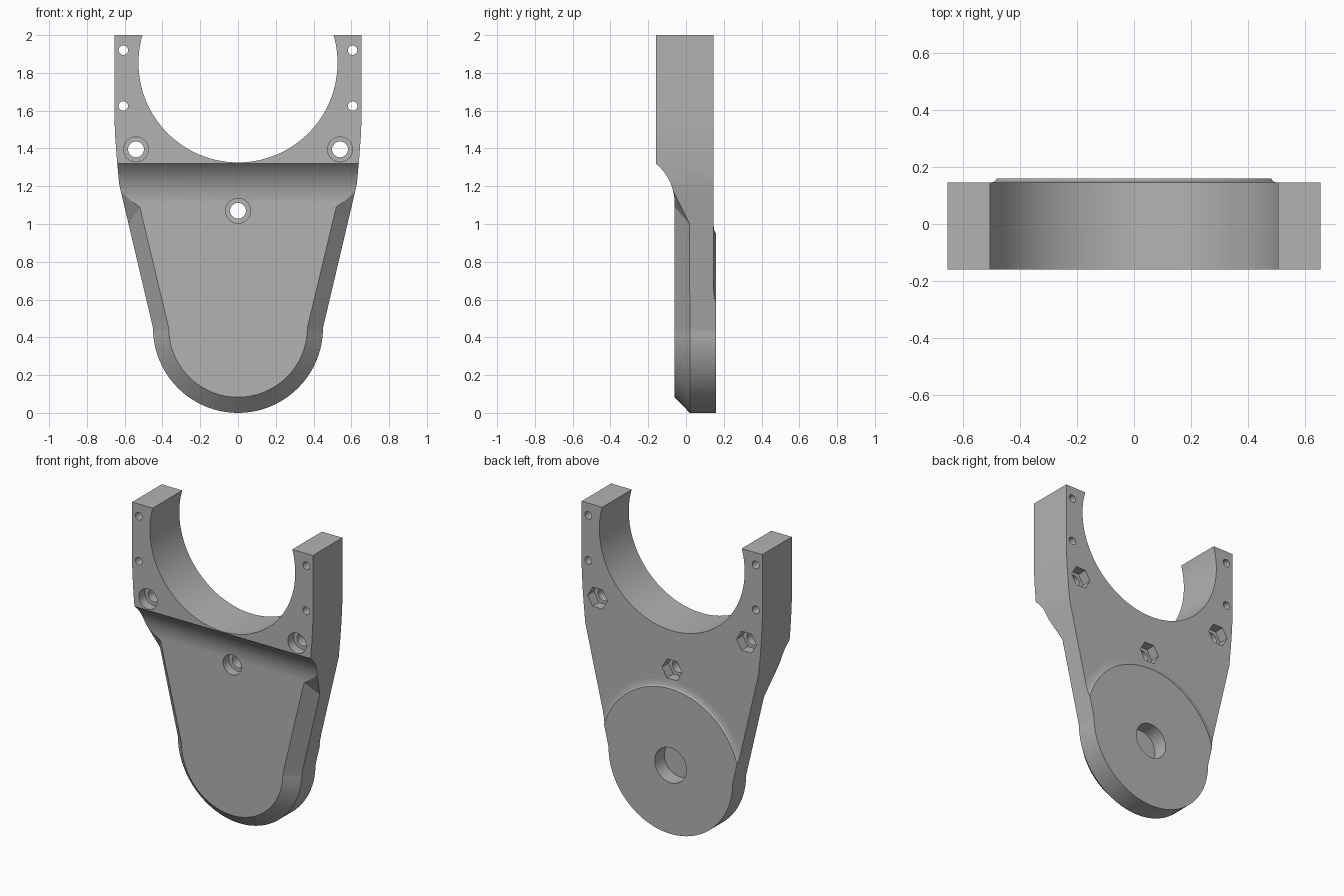
import bpy, bmesh, math
from mathutils import Vector

if "Cube" in bpy.data.objects:
    bpy.data.objects.remove(bpy.data.objects["Cube"], do_unlink=True)

BACK, FRONT, STEP = 0.16, -0.16, -0.06   # depth of the main faces
FOOT = 0.45                              # height and radius of the round foot
BOSS_BASE = 0.145

grey = bpy.data.materials.new("satin_grey")
grey.use_nodes = True
grey.diffuse_color = (0.45, 0.45, 0.45, 1)
grey.node_tree.nodes["Principled BSDF"].inputs["Base Color"].default_value = (0.45, 0.45, 0.45, 1)


def finish(bm, name):
    bmesh.ops.recalc_face_normals(bm, faces=bm.faces)
    mesh = bpy.data.meshes.new(name)
    bm.to_mesh(mesh)
    bm.free()
    mesh.materials.append(grey)
    obj = bpy.data.objects.new(name, mesh)
    bpy.context.collection.objects.link(obj)
    return obj


def loft(name, sections, closed=False):
    """Skin a row of equal point loops; cap the ends or join them in a ring."""
    bm = bmesh.new()
    rows = [[bm.verts.new(p) for p in s] for s in sections]
    n = len(rows[0])
    pairs = list(zip(rows, rows[1:])) + ([(rows[-1], rows[0])] if closed else [])
    for a, b in pairs:
        for i in range(n):
            j = (i + 1) % n
            bm.faces.new((a[i], a[j], b[j], b[i]))
    if not closed:
        bm.faces.new(rows[0])
        bm.faces.new(rows[-1])
    return finish(bm, name)


def circle(x, z, r, n):
    return [(x + r * math.cos(math.tau * i / n), z + r * math.sin(math.tau * i / n)) for i in range(n)]


def prism(name, points, y0, y1):
    return loft(name, [[(x, y, z) for x, z in points] for y in (y0, y1)])


def cut(body, cutter):
    mod = body.modifiers.new("cut", 'BOOLEAN')
    mod.operation, mod.solver, mod.object = 'DIFFERENCE', 'EXACT', cutter
    bpy.context.view_layer.objects.active = body
    bpy.ops.object.modifier_apply(modifier=mod.name)
    bpy.data.objects.remove(cutter, do_unlink=True)


# Plate outline: straight ears, gently bent flanks, round foot
flank = [(0.655, 2), (0.655, 1.57), (0.65, 1.46), (0.641, 1.34), (0.629, 1.21)]
arc = [(FOOT * math.cos(math.pi * i / 48), FOOT - FOOT * math.sin(math.pi * i / 48)) for i in range(49)]
outline = flank + arc + [(-x, z) for x, z in reversed(flank)]
body = prism("bracket_body", outline, FRONT, BACK)

# Cradle opening at the top
cut(body, prism("cradle_cutter", circle(0, 1.853, 0.527, 128), -1, 1))

# Front step with a concave fillet under the ears
rise, depth = 0.21, STEP - FRONT
radius = (rise ** 2 + depth ** 2) / (2 * depth)
sweep = math.asin(rise / radius)
fillet = [(STEP - radius * (1 - math.cos(sweep * i / 12)), 1.11 + radius * math.sin(sweep * i / 12))
          for i in range(13)]
step = [(-0.5, -0.5), (STEP, -0.5)] + fillet + [(-0.5, fillet[-1][1])]
cut(body, loft("step_cutter", [[(x, y, z) for y, z in step] for x in (-1, 1)]))


# Chamfer round the lower front edge, running out into the fillet
def chamfer_section(inner, outer, slope):
    a = Vector(inner) - slope * 0.15
    b = Vector(outer) + slope
    return [a, b, (b.x, -0.5, b.z), (a.x, -0.5, a.z)]


def mirrored(section):
    return [(-p[0], p[1], p[2]) for p in section]


corner_in, corner_out = Vector((0.52, STEP, 1.09)), Vector((0.58, 0.02, 1.0))
run_out = Vector((0.635, -0.125, 1.28))
slope = corner_out - corner_in
ends = [chamfer_section(run_out, run_out, slope),
        chamfer_section(corner_in, corner_out, slope)]
round_part = []
for i in range(49):
    t = math.pi * i / 48
    d = Vector((math.cos(t), 0, -math.sin(t)))
    hub = Vector((0, 0, FOOT))
    p = hub + d * 0.367 + Vector((0, STEP, 0))
    q = hub + d * FOOT + Vector((0, 0.02, 0))
    round_part.append(chamfer_section(p, q, q - p))
cut(body, loft("chamfer_cutter", ends + round_part + [mirrored(s) for s in reversed(ends)]))

# Low round boss on the back with a soft foot
boss = [(0.497, 0.18), (0.5, BACK), (0.508, 0.153), (0.524, 0.148), (0.55, BOSS_BASE), (2, BOSS_BASE), (2, 0.18)]
rings = []
for i in range(128):
    t = math.tau * (i + 0.5) / 128
    rings.append([(r * math.cos(t), y, FOOT + r * math.sin(t)) for r, y in boss])
cut(body, loft("boss_cutter", rings, closed=True))

# Blind pivot hole in the boss
cut(body, prism("pivot_cutter", circle(0, FOOT, 0.115, 48), 0.06, 0.3))

# Bolt holes: round counterbore in front, hexagonal nut pocket behind
for x, z, seat in ((-0.54, 1.395, -0.1), (0.54, 1.395, -0.1), (0, 1.07, 0.0)):
    cut(body, prism("bolt_cutter", circle(x, z, 0.042, 32), -0.5, 0.5))
    cut(body, prism("counterbore_cutter", circle(x, z, 0.066, 32), -0.5, seat))
    cut(body, prism("nut_cutter", circle(x, z, 0.072, 6), 0.08, 0.5))

# Small pin holes through the ears
for x in (-0.607, 0.607):
    for z in (1.625, 1.92):
        cut(body, prism("pin_cutter", circle(x, z, 0.025, 24), -0.5, 0.5))

# Smooth curved walls, crisp edges
bpy.ops.object.select_all(action='DESELECT')
body.select_set(True)
bpy.context.view_layer.objects.active = body
bpy.ops.object.shade_smooth_by_angle(angle=math.radians(22))
weighted = body.modifiers.new("weighted_normals", 'WEIGHTED_NORMAL')
weighted.keep_sharp = True
